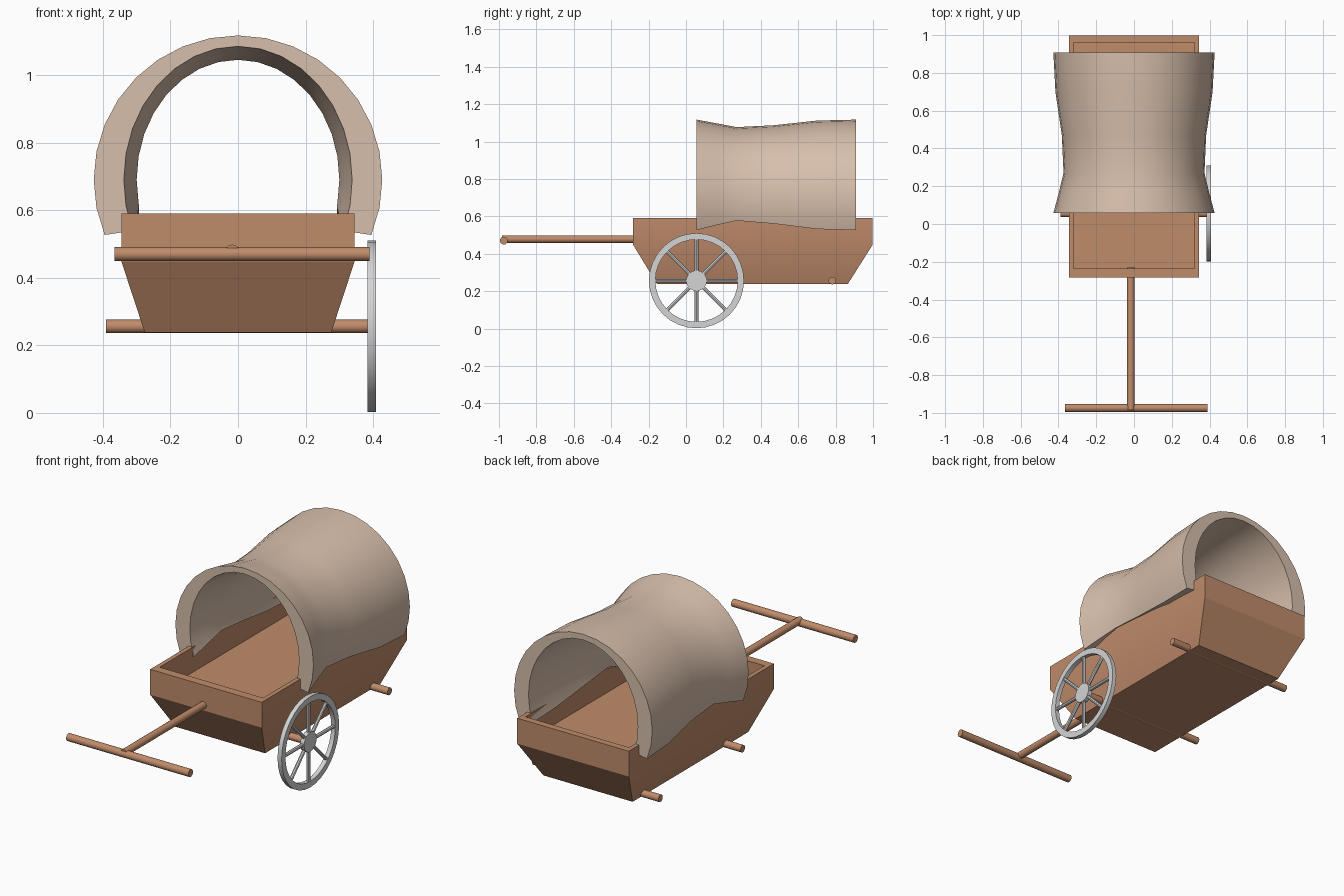
import bpy, bmesh, math
from mathutils import Matrix, Vector

if "Cube" in bpy.data.objects:
    bpy.data.objects.remove(bpy.data.objects["Cube"])


def material(name, rgb):
    m = bpy.data.materials.new(name)
    m.diffuse_color = (*rgb, 1)
    m.use_nodes = True
    m.node_tree.nodes["Principled BSDF"].inputs["Base Color"].default_value = m.diffuse_color
    return m


WOOD = material("warm wood", (0.53, 0.262, 0.146))
CANVAS = material("tan canvas", (0.68, 0.52, 0.41))
METAL = material("light grey", (0.66, 0.66, 0.66))


def finish(name, bm, mat):
    bmesh.ops.recalc_face_normals(bm, faces=bm.faces)
    me = bpy.data.meshes.new(name)
    bm.to_mesh(me)
    bm.free()
    me.materials.append(mat)
    ob = bpy.data.objects.new(name, me)
    bpy.context.collection.objects.link(ob)
    bpy.ops.object.select_all(action='DESELECT')
    ob.select_set(True)
    bpy.context.view_layer.objects.active = ob
    bpy.ops.object.shade_smooth_by_angle(angle=math.radians(30))
    return ob


def add_rod(bm, a, b, r, sides=16):
    a, b = Vector(a), Vector(b)
    d = b - a
    mat = Matrix.Translation((a + b) / 2) @ d.to_track_quat('Z', 'Y').to_matrix().to_4x4()
    bmesh.ops.create_cone(bm, cap_ends=True, segments=sides, radius1=r, radius2=r,
                          depth=d.length, matrix=mat)


def rod(name, a, b, r):
    bm = bmesh.new()
    add_rod(bm, a, b, r)
    return finish(name, bm, WOOD)


def bridge(bm, la, lb, closed=True):
    n = len(la)
    for i in range(n if closed else n - 1):
        j = (i + 1) % n
        bm.faces.new((la[i], la[j], lb[j], lb[i]))


# Cart body: stacked rectangles (half width, y front, y back, z), outside then inside
bm = bmesh.new()
rings = []
for hx, y0, y1, z in [(0.276, -0.155, 0.865, 0.238), (0.345, -0.283, 0.998, 0.448),
                      (0.345, -0.283, 0.998, 0.59), (0.32, -0.235, 0.96, 0.59),
                      (0.32, -0.235, 0.96, 0.45)]:
    rings.append([bm.verts.new(p) for p in
                  [(-hx, y0, z), (hx, y0, z), (hx, y1, z), (-hx, y1, z)]])
for a, b in zip(rings, rings[1:]):
    bridge(bm, a, b)
bm.faces.new(rings[0])
bm.faces.new(rings[-1])
finish("cart_body", bm, WOOD)

# Canvas cover: thick arch sections along y
# (y, outer rx, outer rz, inner rx, inner rz, outer end angle, inner end angle)
SECTIONS = [(0.057, 0.427, 0.427, 0.338, 0.395, 22.5, 22.5),
            (0.17, 0.397, 0.406, 0.318, 0.373, 19.5, 18),
            (0.27, 0.373, 0.387, 0.30, 0.355, 17, 13),
            (0.47, 0.382, 0.397, 0.305, 0.365, 19, 16),
            (0.70, 0.416, 0.422, 0.33, 0.388, 22, 21),
            (0.908, 0.427, 0.427, 0.338, 0.395, 22.5, 22.5)]
CZ = 0.69


def arch(bm, y, rx, rz, end):
    angs = [-end] + [k * 11.25 for k in range(-1, 18)] + [180 + end]
    return [bm.verts.new((rx * math.cos(math.radians(a)), y,
                          CZ + rz * math.sin(math.radians(a)))) for a in angs]


bm = bmesh.new()
loops = []
for y, ox, oz, ix, iz, oe, ie in SECTIONS:
    loops.append(arch(bm, y, ox, oz, oe) + arch(bm, y, ix, iz, ie)[::-1])
for a, b in zip(loops, loops[1:]):
    bridge(bm, a, b)
for loop in (loops[0], loops[-1]):          # end rims
    half = len(loop) // 2
    bridge(bm, loop[:half], loop[half:][::-1], closed=False)
finish("canvas_cover", bm, CANVAS)

# Axles
for name, y in (("front_axle", 0.056), ("rear_axle", 0.782)):
    rod(name, (-0.39, y, 0.256), (0.39, y, 0.256), 0.02)

# Pull handle
rod("handle_pole", (-0.017, -0.985, 0.478), (-0.017, -0.23, 0.478), 0.02)
rod("handle_crossbar", (-0.366, -0.974, 0.47), (0.389, -0.974, 0.47), 0.021)

# Single spoked wheel on the right side
WY, WZ, X0, X1 = 0.056, 0.256, 0.383, 0.408
bm = bmesh.new()
N = 32
loops = []
for r, x in ((0.254, X0), (0.254, X1), (0.22, X1), (0.22, X0)):
    loops.append([bm.verts.new((x, WY + r * math.cos(2 * math.pi * i / N),
                                WZ + r * math.sin(2 * math.pi * i / N))) for i in range(N)])
for k in range(4):
    bridge(bm, loops[k], loops[(k + 1) % 4])
add_rod(bm, (X0, WY, WZ), (X1, WY, WZ), 0.055, 20)
for k in range(8):
    a = k * math.pi / 4
    c, s = math.cos(a), math.sin(a)
    add_rod(bm, ((X0 + X1) / 2, WY + 0.04 * c, WZ + 0.04 * s),
            ((X0 + X1) / 2, WY + 0.23 * c, WZ + 0.23 * s), 0.01, 8)
finish("wheel", bm, METAL)
